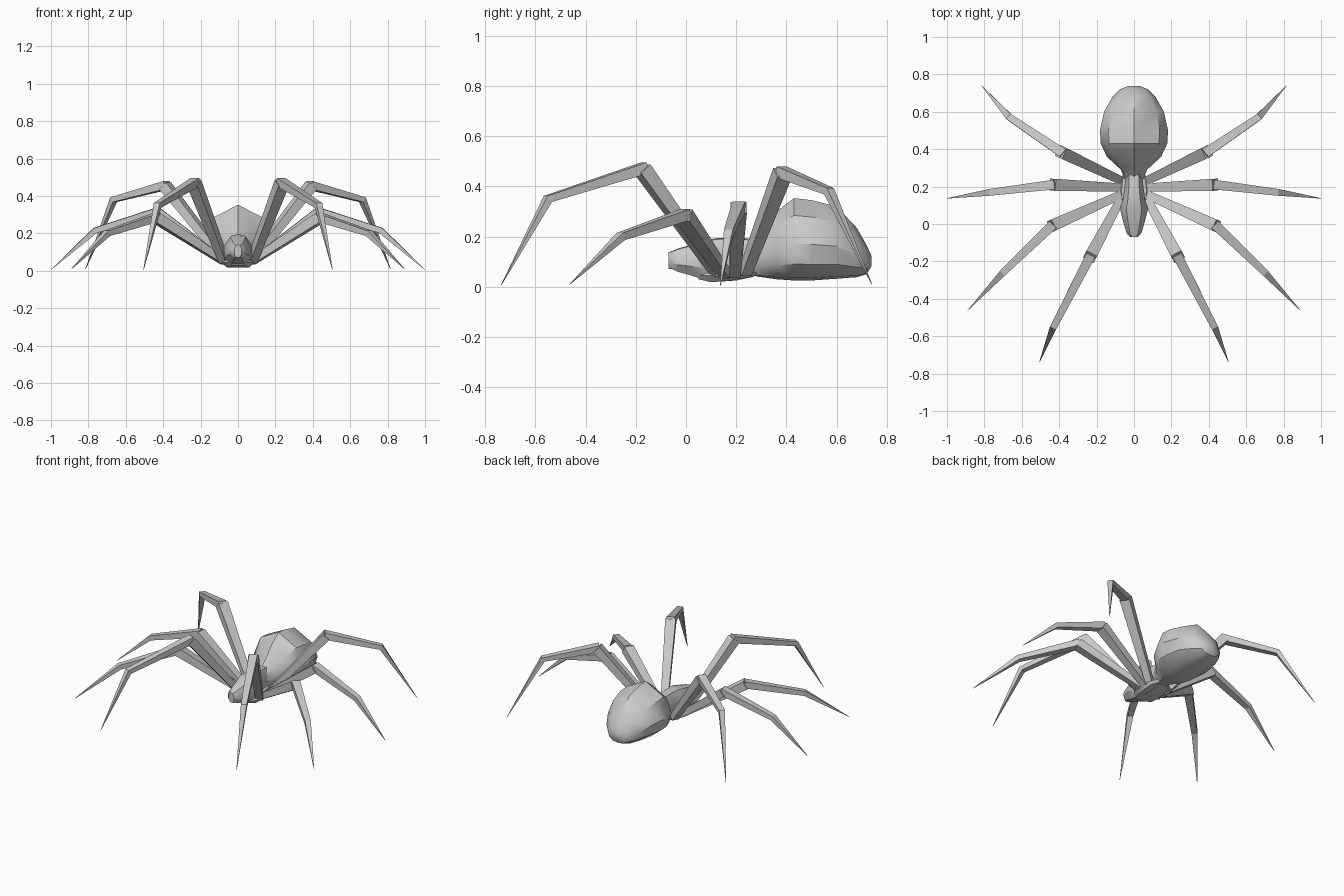
import bpy, bmesh
from mathutils import Vector

if "Cube" in bpy.data.objects:
    bpy.data.objects.remove(bpy.data.objects["Cube"])


def make_object(name, rings, smooth=None, mirror=False):
    """Skin a list of equal-length vertex rings and cap both ends."""
    bm = bmesh.new()
    loops = [[bm.verts.new(p) for p in ring] for ring in rings]
    n = len(loops[0])
    for a, b in zip(loops, loops[1:]):
        for i in range(n):
            j = (i + 1) % n
            bm.faces.new((a[i], a[j], b[j], b[i]))
    bm.faces.new(loops[0][::-1])
    bm.faces.new(loops[-1])
    bmesh.ops.recalc_face_normals(bm, faces=bm.faces)
    me = bpy.data.meshes.new(name)
    bm.to_mesh(me)
    bm.free()
    ob = bpy.data.objects.new(name, me)
    bpy.context.collection.objects.link(ob)
    if mirror:
        ob.modifiers.new("Mirror", 'MIRROR')
    if smooth:
        bpy.ops.object.select_all(action='DESELECT')
        ob.select_set(True)
        bpy.context.view_layer.objects.active = ob
        bpy.ops.object.shade_smooth_by_angle(angle=smooth)
    return ob


def body(name, stations, half):
    """Loft a half section along stations of (y, half width, bottom, top)."""
    section = half + [(-x, z) for x, z in half[-2:0:-1]]
    rings = [[(x * w, y, lo + z * (hi - lo)) for x, z in section]
             for y, w, lo, hi in stations]
    return make_object(name, rings, smooth=0.6)


def limb(name, points, radii):
    """Tapered box-section tube along a path, mirrored to the other side."""
    pts = [Vector(p) for p in points]
    # the path lies near a vertical plane, so its side vector is constant
    run = pts[-1] - pts[0]
    side = Vector((run.y, -run.x, 0)).normalized()
    rings = []
    for i, (p, r) in enumerate(zip(pts, radii)):
        before = (p - pts[i - 1]).normalized() if i else Vector()
        after = (pts[i + 1] - p).normalized() if i < len(pts) - 1 else Vector()
        up = side.cross((before + after).normalized()).normalized()
        s, u = side * r, up * r * 0.85
        rings.append([p + s + u, p - s + u, p - s - u, p + s - u])
    return make_object(name, rings, mirror=True)


# abdomen: ridged on top, widest at mid height
body("abdomen",
     [(0.24, 0.05, 0.05, 0.18), (0.29, 0.07, 0.04, 0.22),
      (0.36, 0.145, 0.03, 0.30), (0.43, 0.178, 0.025, 0.353),
      (0.50, 0.182, 0.025, 0.345), (0.60, 0.16, 0.032, 0.32),
      (0.68, 0.115, 0.038, 0.235), (0.72, 0.075, 0.05, 0.165),
      (0.738, 0.03, 0.08, 0.125)],
     [(0, 1), (0.75, 0.79), (1, 0.45), (0.88, 0.2), (0.5, 0.03), (0, 0)])

# head and thorax: octagonal section tapering to a blunt face
body("head_and_thorax",
     [(-0.07, 0.02, 0.072, 0.138), (-0.055, 0.036, 0.07, 0.142),
      (-0.033, 0.045, 0.06, 0.152), (0.02, 0.06, 0.045, 0.167),
      (0.08, 0.075, 0.025, 0.187), (0.13, 0.06, 0.02, 0.195),
      (0.20, 0.05, 0.025, 0.195), (0.27, 0.045, 0.04, 0.19)],
     [(0, 1), (0.55, 0.97), (1, 0.65), (1, 0.3), (0.5, 0.0), (0, 0)])

# underside plate that carries the legs
body("breast_plate",
     [(0.05, 0.04, 0.03, 0.06), (0.10, 0.085, 0.018, 0.07),
      (0.18, 0.095, 0.025, 0.07), (0.24, 0.085, 0.035, 0.075),
      (0.28, 0.04, 0.045, 0.07)],
     [(0, 1), (0.7, 1), (1, 0.5), (0.7, 0), (0, 0)])

# legs: hip, knee, ankle, tip on one side
legs = {
    "front_leg": [(0.075, 0.125, 0.05), (0.235, -0.175, 0.47),
                  (0.43, -0.55, 0.35), (0.505, -0.737, 0.005)],
    "second_leg": [(0.075, 0.155, 0.05), (0.44, -0.01, 0.285),
                   (0.70, -0.26, 0.20), (0.89, -0.463, 0.01)],
    "third_leg": [(0.075, 0.195, 0.05), (0.435, 0.21, 0.315),
                  (0.765, 0.17, 0.215), (1.0, 0.137, 0.005)],
    "back_leg": [(0.075, 0.235, 0.055), (0.39, 0.385, 0.455),
                 (0.665, 0.57, 0.38), (0.815, 0.74, 0.01)],
}
for name, (hip, knee, ankle, tip) in legs.items():
    limb(name + "_upper", [hip, knee], [0.022, 0.032])
    start = Vector(knee) - (Vector(ankle) - Vector(knee)).normalized() * 0.015
    limb(name + "_lower", [start, ankle, tip], [0.026, 0.018, 0.001])
